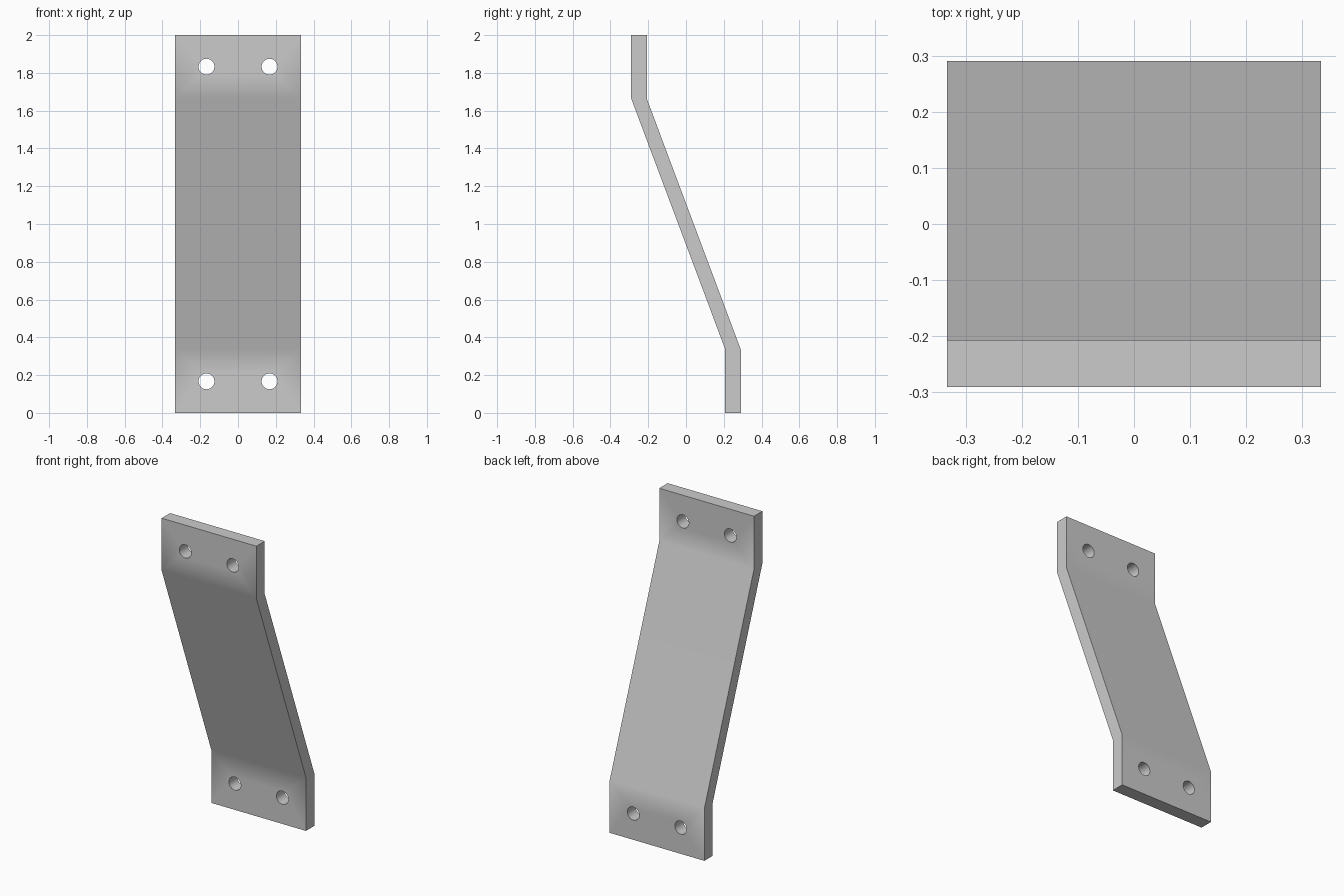
import bpy
import bmesh
from mathutils import Matrix

cube = bpy.data.objects.get("Cube")
if cube:
    bpy.data.objects.remove(cube, do_unlink=True)

HALF_WIDTH = 0.333
HOLE_RADIUS = 0.042

# Plain grey metal
grey = bpy.data.materials.new("grey metal")
grey.use_nodes = True
colour = (0.6, 0.6, 0.6, 1)
grey.diffuse_color = colour
grey.node_tree.nodes["Principled BSDF"].inputs["Base Color"].default_value = colour


def add_object(name, bm):
    bmesh.ops.recalc_face_normals(bm, faces=bm.faces)
    mesh = bpy.data.meshes.new(name)
    bm.to_mesh(mesh)
    bm.free()
    mesh.materials.append(grey)
    obj = bpy.data.objects.new(name, mesh)
    bpy.context.collection.objects.link(obj)
    return obj


# Offset strap: front and back edge lines of the bent plate, as (y, z)
front_line = [(0.207, 0), (0.207, 0.338), (-0.291, 1.667), (-0.291, 2)]
back_line = [(-y, 2 - z) for y, z in front_line]
bm = bmesh.new()
profile = [bm.verts.new((-HALF_WIDTH, y, z)) for y, z in front_line + back_line]
face = bm.faces.new(profile)
result = bmesh.ops.extrude_face_region(bm, geom=[face])
moved = [v for v in result["geom"] if isinstance(v, bmesh.types.BMVert)]
bmesh.ops.translate(bm, verts=moved, vec=(2 * HALF_WIDTH, 0, 0))
bracket = add_object("offset_bracket", bm)

# Four bolt holes, two in each flange
bm = bmesh.new()
for x in (-0.167, 0.167):
    for y, z in ((0.25, 0.167), (-0.25, 1.833)):
        place = Matrix.Translation((x, y, z)) @ Matrix.Rotation(1.5707963, 4, "X")
        bmesh.ops.create_cone(bm, cap_ends=True, segments=32, radius1=HOLE_RADIUS,
                              radius2=HOLE_RADIUS, depth=0.3, matrix=place)
cutter = add_object("bolt_hole_cutter", bm)
cutter.hide_render = True

cut = bracket.modifiers.new("bolt holes", "BOOLEAN")
cut.operation = "DIFFERENCE"
cut.solver = "EXACT"
cut.object = cutter

bpy.ops.object.select_all(action="DESELECT")
bracket.select_set(True)
bpy.context.view_layer.objects.active = bracket
bpy.ops.object.modifier_apply(modifier=cut.name)
bpy.data.objects.remove(cutter, do_unlink=True)

# Soft bends and round holes, crisp outer edges
bpy.ops.object.shade_smooth_by_angle()
weighted = bracket.modifiers.new("weighted normals", "WEIGHTED_NORMAL")
weighted.keep_sharp = True
